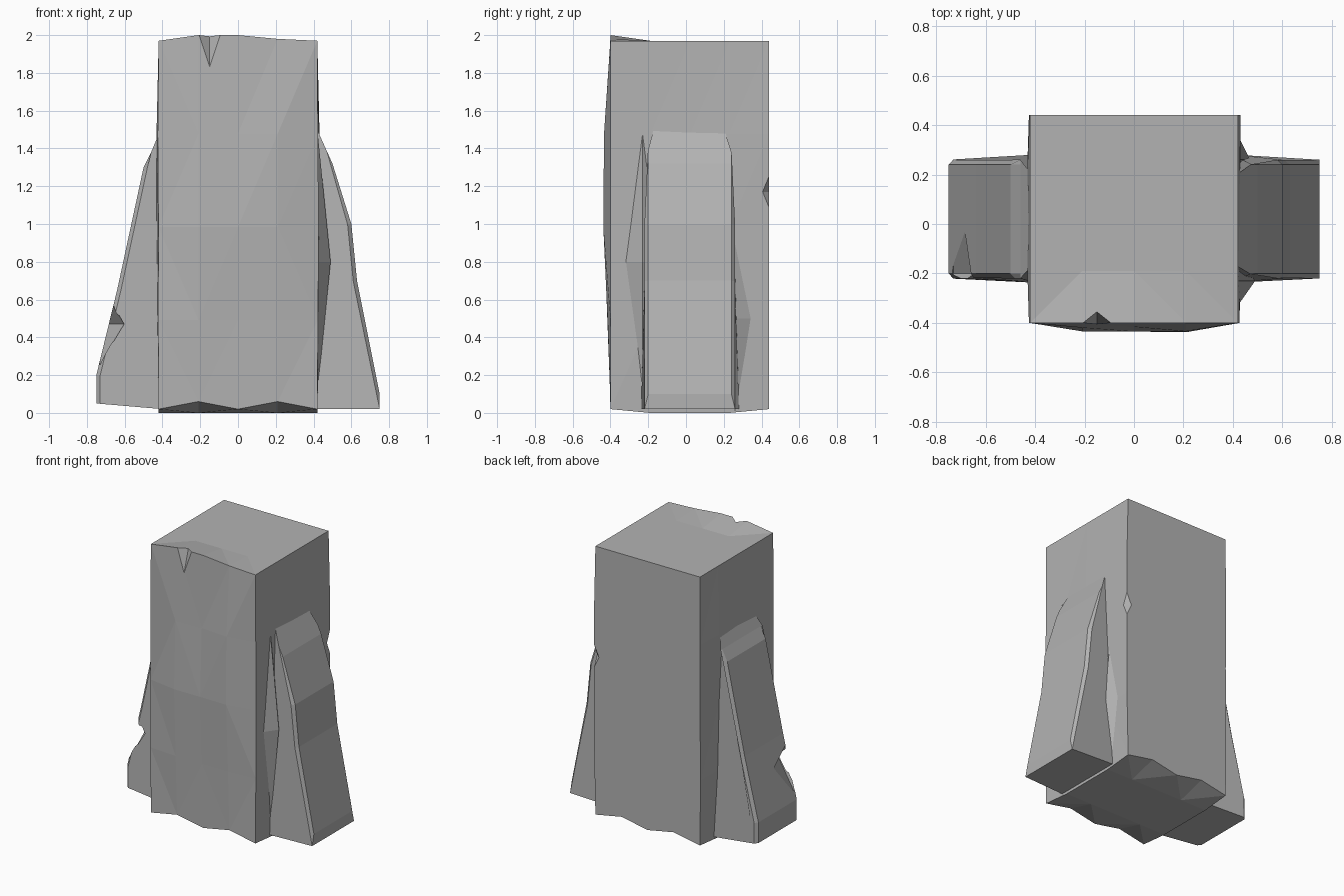
import bpy, bmesh, random
from mathutils import Matrix, Vector

random.seed(4)
if "Cube" in bpy.data.objects:
    bpy.data.objects.remove(bpy.data.objects["Cube"])

stone = bpy.data.materials.new("grey_stone")
stone.use_nodes = True
grey = [0.45] * 3 + [1]
stone.diffuse_color = grey
stone.node_tree.nodes["Principled BSDF"].inputs["Base Color"].default_value = grey


def finish(name, bm):
    """Turn a bmesh into a named stone object."""
    bmesh.ops.recalc_face_normals(bm, faces=bm.faces[:])
    mesh = bpy.data.meshes.new(name)
    bm.to_mesh(mesh)
    bm.free()
    mesh.materials.append(stone)
    obj = bpy.data.objects.new(name, mesh)
    bpy.context.collection.objects.link(obj)
    return obj


def shard(name, centre, size):
    """Eight-sided splinter, pointed along every axis."""
    bm = bmesh.new()
    bmesh.ops.create_uvsphere(bm, u_segments=4, v_segments=2, radius=1)
    scale = Matrix.Diagonal(Vector(size)).to_4x4()
    bm.transform(Matrix.Translation(centre) @ scale)
    return finish(name, bm)


def chip(obj, centre, size):
    """Knock a faceted flake out of a block."""
    cutter = shard("flake_cutter", centre, size)
    cutter.hide_render = True
    mod = obj.modifiers.new("flake", "BOOLEAN")
    mod.operation = "DIFFERENCE"
    mod.solver = "EXACT"
    mod.object = cutter
    bpy.context.view_layer.objects.active = obj
    bpy.ops.object.modifier_apply(modifier=mod.name)
    bpy.data.objects.remove(cutter)


def make_pillar():
    """Rough square block: bulging front, jagged foot, uneven top."""
    half_width, front, back, height = 0.42, -0.4, 0.44, 1.97
    bm = bmesh.new()
    bmesh.ops.create_cube(bm, size=2)
    bmesh.ops.subdivide_edges(bm, edges=bm.edges[:], cuts=3, use_grid_fill=True)
    for v in bm.verts:
        x, y, z = v.co
        on_front, on_back = y < -0.9, y > 0.9
        on_top, on_foot = z > 0.9, z < -0.9
        inner_column = abs(x) < 0.9
        v.co.x = x * half_width
        v.co.y = front + (y + 1) / 2 * (back - front)
        v.co.z = (z + 1) / 2 * height
        # Slight hand-cut unevenness on the broad walls
        if not (on_top or on_foot):
            if on_front and inner_column:
                v.co.y -= random.uniform(0.01, 0.04)
            elif abs(x) > 0.9:
                v.co.x *= random.uniform(1, 1.03)
        # Ragged lower edge on the front and back
        if on_foot and (on_front or on_back):
            half_step = 0.4 < abs(x) < 0.6
            v.co.z = 0.06 if half_step else 0.02
        # Top rises towards the front
        if on_top and on_front and inner_column:
            v.co.z = 2 if x < 0.1 else 1.98
    bmesh.ops.triangulate(bm, faces=bm.faces[:])
    return finish("pillar", bm)


def make_buttress(name, side, outline):
    """Sloping side block: an x-z outline swept in y, chamfered in front."""
    front, back = -0.22, 0.26
    bm = bmesh.new()
    face = bm.faces.new([bm.verts.new((side * x, front, z)) for x, z in outline])
    swept = bmesh.ops.extrude_face_region(bm, geom=[face])
    for item in swept["geom"]:
        if isinstance(item, bmesh.types.BMVert):
            item.co.y = back
    # Spread towards the wall, narrow towards the crown
    for v in bm.verts:
        wall = abs(v.co.x) < 0.45
        v.co.y *= 1.08 if wall else 1
        if v.co.z > 1.4:
            v.co.y *= 0.7
    # Chamfer the exposed lengthwise edges of the outer slope
    bmesh.ops.recalc_face_normals(bm, faces=bm.faces[:])
    rim = [e for e in bm.edges
           if all(abs(v.co.x) > 0.45 and v.co.z > 0.05 for v in e.verts)
           and abs(e.verts[0].co.y - e.verts[1].co.y) < 0.1]
    bmesh.ops.bevel(bm, geom=rim, offset=0.02, segments=1, affect="EDGES")
    return finish(name, bm)


# Main block, with a broken notch at the top and a gouged rear corner
pillar = make_pillar()
chip(pillar, (-0.15, -0.45, 2.01), (0.12, 0.1, 0.32))
chip(pillar, (0.46, 0.45, 1.17), (0.08, 0.07, 0.17))

# Left buttress, with splinters against the wall
make_buttress("left_buttress", 1, [
    (0.4, 0.02), (0.75, 0.02), (0.75, 0.1), (0.63, 0.7),
    (0.6, 1), (0.5, 1.32), (0.41, 1.52)])
shard("left_front_splinter", (0.42, -0.23, 0.8), (0.07, 0.1, 0.7))
shard("left_back_splinter", (0.42, 0.26, 0.5), (0.05, 0.1, 0.5))

# Right buttress, with a broken outer corner above its foot
right = make_buttress("right_buttress", -1, [
    (0.4, 0.02), (0.75, 0.05), (0.75, 0.2), (0.64, 0.65),
    (0.5, 1.3), (0.46, 1.38), (0.41, 1.5)])
chip(right, (-0.73, -0.2, 0.47), (0.13, 0.26, 0.22))
